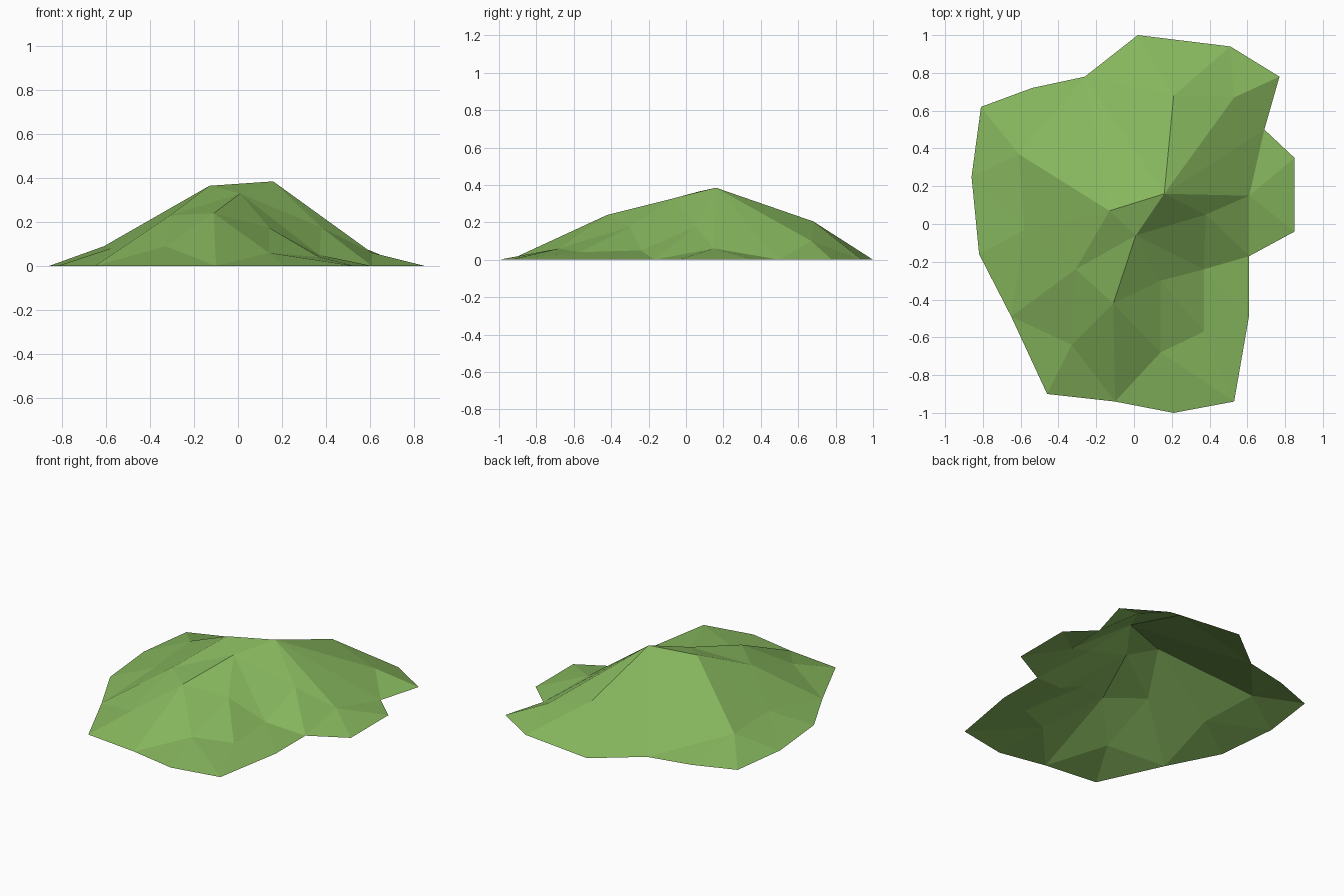
import bpy
import bmesh
from mathutils import Vector
from mathutils.geometry import delaunay_2d_cdt

cube = bpy.data.objects.get("Cube")
if cube:
    bpy.data.objects.remove(cube, do_unlink=True)


def make_material(name, colour):
    mat = bpy.data.materials.new(name)
    mat.use_nodes = True
    mat.diffuse_color = colour
    mat.node_tree.nodes["Principled BSDF"].inputs["Base Color"].default_value = colour
    return mat


# Ground outline of the hill, clockwise from the back
outline = [
    (.02, 1), (.51, .94), (.77, .78), (.69, .5), (.85, .35), (.85, -.04),
    (.61, -.17), (.61, -.48), (.53, -.94), (.21, -1), (-.1, -.94), (-.46, -.9),
    (-.65, -.49), (-.82, -.16), (-.86, .25), (-.81, .62), (-.54, .72), (-.26, .78),
]
outline.reverse()

# Raised points: the summit, its shoulders and the slopes
peaks = {
    "summit": (.16, .16, .385),
    "west_top": (-.13, .07, .365),
    "south_top": (.01, -.06, .33),
    "front_spur": (-.11, -.42, .24),
    "gully_top": (.14, -.3, .175),
    "gully_side": (.37, -.24, .05),
    "gully_foot": (.37, -.57, .04),
    "front_foot": (.14, -.68, .06),
    "west_spur": (-.31, -.24, .23),
    "west_foot": (-.33, -.64, .09),
    "west_ridge": (-.61, .37, .09),
    "west_slope": (-.58, -.03, .08),
    "east_ridge": (.61, .15, .06),
    "east_slope": (.38, .05, .175),
    "back_ridge": (.21, .68, .205),
    "back_foot": (.53, .67, .1),
}

# Crease lines that run from point to point over the hill
creases = [
    "summit west_top south_top summit back_ridge back_foot summit east_ridge",
    "south_top front_spur gully_top south_top gully_side gully_top gully_foot",
    "gully_side gully_foot front_foot front_spur west_foot west_spur front_spur",
    "west_top west_spur south_top east_slope east_ridge",
    "summit east_slope gully_side",
    "west_top west_ridge west_slope west_spur",
]

names = list(peaks)
first = len(outline)
points = [Vector(p) for p in outline] + [Vector(p[:2]) for p in peaks.values()]
heights = [0.0] * first + [p[2] for p in peaks.values()]

edges = []
for line in creases:
    ids = [first + names.index(n) for n in line.split()]
    edges += zip(ids, ids[1:])


def to_rim(name, spot):
    """Crease from a raised point down to the nearest outline point."""
    rim = min(range(first), key=lambda i: (points[i] - Vector(spot)).length)
    edges.append((first + names.index(name), rim))


to_rim("summit", (.69, .5))
to_rim("back_foot", (.51, .94))
to_rim("back_ridge", (.51, .94))
to_rim("front_spur", (-.1, -.94))
to_rim("gully_side", (.61, -.17))
to_rim("west_ridge", (-.81, .62))

# Triangulate the outline with its creases and lift the points
verts, _, faces, orig, _, _ = delaunay_2d_cdt(
    points, edges, [list(range(first))], 1, 1e-5)

bm = bmesh.new()
made = [bm.verts.new((v.x, v.y, heights[o[0]] if o else 0))
        for v, o in zip(verts, orig)]
for f in faces:
    bm.faces.new([made[i] for i in f])
bm.normal_update()
for f in bm.faces:
    f.smooth = False
    if f.normal.z < 0:
        f.normal_flip()

mesh = bpy.data.meshes.new("grass_hill")
bm.to_mesh(mesh)
bm.free()
mesh.materials.append(make_material("grass_green", (.24, .47, .11, 1)))
hill = bpy.data.objects.new("grass_hill", mesh)
bpy.context.collection.objects.link(hill)
